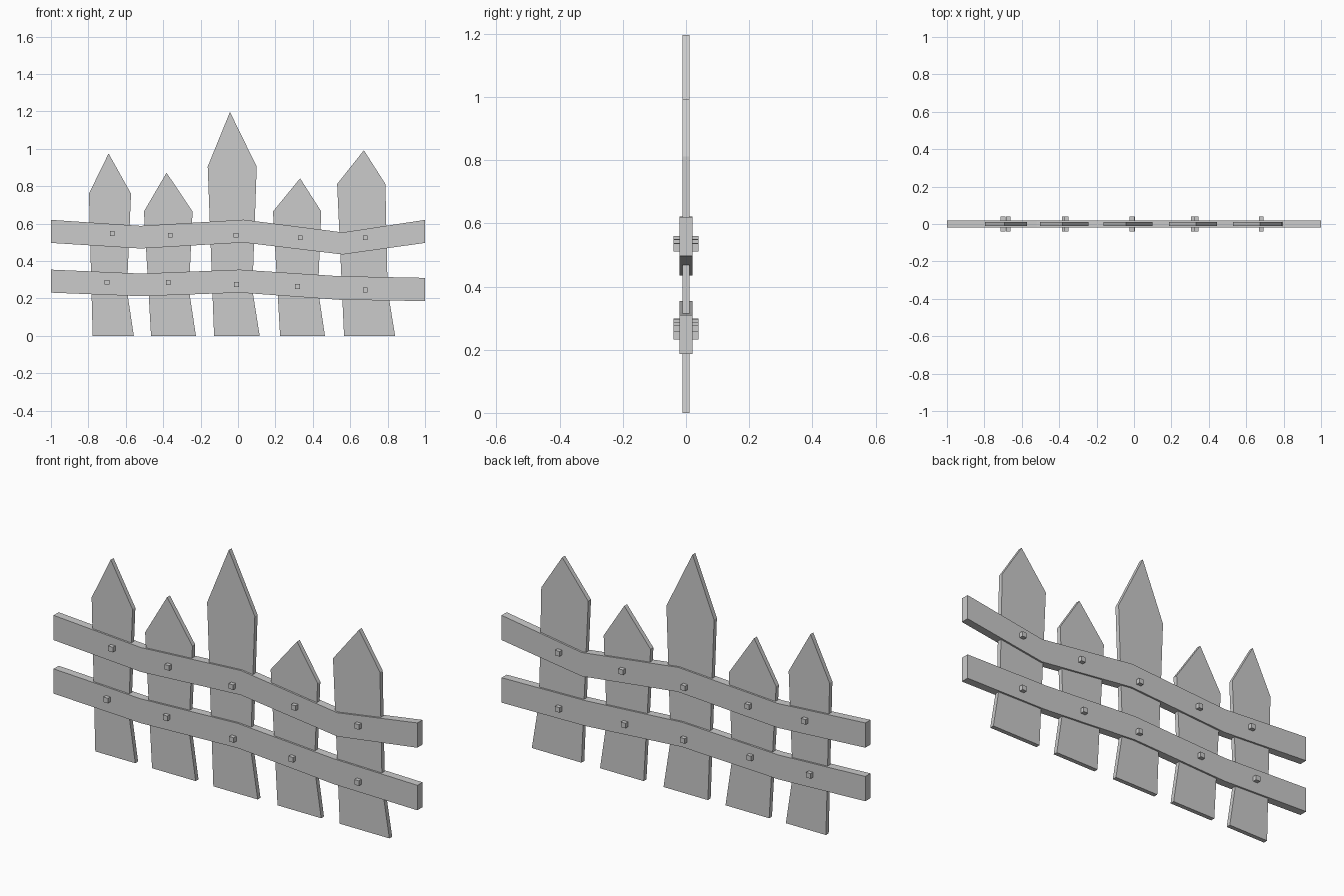
import bpy
import bmesh

if "Cube" in bpy.data.objects:
    bpy.data.objects.remove(bpy.data.objects["Cube"])


def extrude_profile(name, outline, half_depth):
    """Closed slab from an (x, z) outline, centred on y = 0."""
    bm = bmesh.new()
    face = bm.faces.new([bm.verts.new((x, -half_depth, z)) for x, z in outline])
    ext = bmesh.ops.extrude_face_region(bm, geom=[face], use_keep_orig=True)
    moved = [g for g in ext["geom"] if isinstance(g, bmesh.types.BMVert)]
    bmesh.ops.translate(bm, verts=moved, vec=(0, 2 * half_depth, 0))
    bmesh.ops.recalc_face_normals(bm, faces=bm.faces)
    mesh = bpy.data.meshes.new(name)
    bm.to_mesh(mesh)
    bm.free()
    obj = bpy.data.objects.new(name, mesh)
    bpy.context.collection.objects.link(obj)
    return obj


# Pickets: bottom left/right, right waist, shoulders left/right, shoulder z, peak x/z
pickets = [
    (-0.777, -0.557, -0.594, -0.797, -0.572, 0.76, -0.692, 0.975),
    (-0.465, -0.225, -0.262, -0.503, -0.243, 0.665, -0.382, 0.872),
    (-0.128, 0.116, 0.077, -0.162, 0.100, 0.905, -0.043, 1.197),
    (0.225, 0.465, 0.428, 0.187, 0.445, 0.665, 0.332, 0.842),
    (0.567, 0.840, 0.800, 0.530, 0.788, 0.812, 0.673, 0.992),
]
for i, (bl, br, waist, sl, sr, sz, px, pz) in enumerate(pickets, 1):
    extrude_profile(f"picket_{i}",
                    [(bl, 0), (br, 0), (waist, 0.245), (sr, sz), (px, pz), (sl, sz)],
                    0.011)

# Wavy rails: (x, top z, bottom z)
rails = {
    "upper_rail": [(-1, 0.62, 0.497), (-0.52, 0.588, 0.467), (0.03, 0.621, 0.499),
                   (0.56, 0.553, 0.435), (1, 0.62, 0.497)],
    "lower_rail": [(-1, 0.354, 0.231), (-0.52, 0.333, 0.212), (0.01, 0.354, 0.231),
                   (0.54, 0.319, 0.193), (1, 0.31, 0.186)],
}
for name, stations in rails.items():
    top = [(x, t) for x, t, b in stations]
    bottom = [(x, b) for x, t, b in stations]
    extrude_profile(name, bottom + top[::-1], 0.02)

# Square nails passing through both sides
nails = [(-0.673, 0.547), (-0.363, 0.538), (-0.011, 0.537), (0.332, 0.525), (0.68, 0.524),
         (-0.7, 0.286), (-0.373, 0.285), (-0.008, 0.275), (0.318, 0.264), (0.68, 0.245)]
h = 0.0125
for i, (x, z) in enumerate(nails, 1):
    extrude_profile(f"nail_{i}",
                    [(x - h, z - h), (x + h, z - h), (x + h, z + h), (x - h, z + h)], 0.04)
